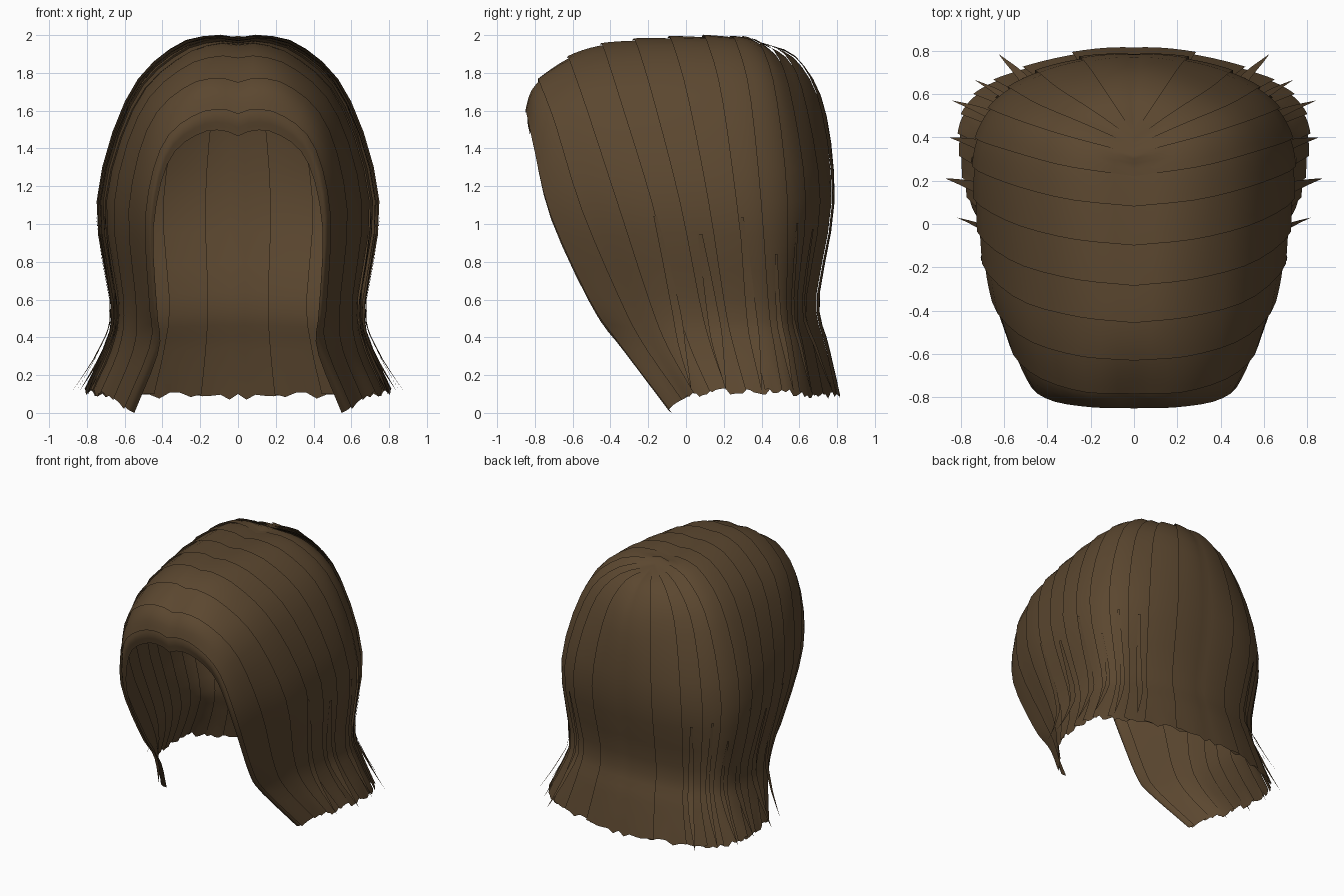
import bpy, bmesh, math, random
from mathutils import Vector

if "Cube" in bpy.data.objects:
    bpy.data.objects.remove(bpy.data.objects["Cube"])

random.seed(4)

brown = bpy.data.materials.new("dark brown hair")
brown.diffuse_color = (0.105, 0.063, 0.029, 1)
brown.use_nodes = True
brown.node_tree.nodes["Principled BSDF"].inputs["Base Color"].default_value = brown.diffuse_color

# Guide strands of the +x half, front edge to back corner, each from root to tip
STRANDS = [
    [(0, -.84, 1.60), (.2, -.835, 1.58), (.39, -.80, 1.42), (.48, -.71, 1.05),
     (.46, -.50, .59), (.45, -.35, .37), (.59, -.09, .02)],
    [(0, -.77, 1.77), (.24, -.76, 1.74), (.46, -.68, 1.53), (.57, -.54, 1.08),
     (.53, -.33, .58), (.54, -.21, .35), (.65, -.02, .07)],
    [(0, -.45, 1.965), (.27, -.42, 1.89), (.53, -.34, 1.64), (.69, -.18, 1.12),
     (.63, -.05, .58), (.66, .02, .35), (.76, .12, .12)],
    [(0, .22, 2.0), (.30, .26, 1.95), (.56, .33, 1.69), (.725, .39, 1.12),
     (.65, .43, .55), (.69, .46, .35), (.79, .50, .12)],
    [(0, .38, 1.965), (.22, .51, 1.88), (.38, .60, 1.65), (.49, .68, 1.12),
     (.45, .61, .58), (.48, .65, .35), (.55, .70, .10)],
]
# Back centre strand as (y, z)
BACK = [(.42, 1.955), (.60, 1.87), (.74, 1.61), (.79, 1.12), (.71, .60), (.76, .36), (.82, .10)]

KEYS = [[Vector(p) for p in s] for s in STRANDS] + [[Vector((0, *p)) for p in BACK]]
# Rim strand: the front edge rolled inwards, fading towards the tip
rim = []
for i, p in enumerate(KEYS[0]):
    k = 1 - i / 6
    rim.append(Vector((p.x * .93, p.y + .015, p.z - .11 * k - .02 * (1 - k))))
KEYS.insert(0, rim)


def catmull(pts, t, mirror_end=False):
    """Smooth point on a polyline, t from 0 to 1."""
    n = len(pts) - 1
    f = min(max(t, 0), 1) * n
    i = min(int(f), n - 1)
    f -= i
    b, c = pts[i], pts[i + 1]
    a = pts[i - 1] if i else b * 2 - c
    if i + 2 <= n:
        d = pts[i + 2]
    elif mirror_end:
        d = Vector((-b.x, b.y, b.z))
    else:
        d = c * 2 - b
    return .5 * (2 * b + (c - a) * f + (2 * a - 5 * b + 4 * c - d) * f ** 2
                 + (3 * b - a - 3 * c + d) * f ** 3)


def hair_point(u, v, lift=0.0):
    """u: front edge 0 to back centre 1, v: root 0 to tip 1."""
    p = catmull([catmull(s, v) for s in KEYS], u, True)
    out = Vector((p.x, p.y, max(p.z - 1.2, 0))).normalized() * lift
    groove = .025 * math.exp(-(p.x / .04) ** 2) if u < .7 else 0   # parting
    p = p + out - Vector((0, 0, groove))
    if u >= .999 or v <= 0:
        p.x = 0
    p.z = max(p.z, 0)
    return p


def add_grid(bm, rows):
    """rows[u][v] of points, faces turned outwards."""
    vs = [[bm.verts.new(p) for p in r] for r in rows]
    for a, b in zip(vs, vs[1:]):
        for j in range(len(a) - 1):
            bm.faces.new((a[j], a[j + 1], b[j + 1], b[j]))


def finish(bm, name):
    me = bpy.data.meshes.new(name)
    bm.to_mesh(me)
    bm.free()
    ob = bpy.data.objects.new(name, me)
    bpy.context.collection.objects.link(ob)
    me.materials.append(brown)
    for f in me.polygons:
        f.use_smooth = True
    m = ob.modifiers.new("mirror", 'MIRROR')
    m.use_axis[0] = True
    m.merge_threshold = .0005


# Overlapping broad locks forming the shell, each tucked under the next
EDGES = [0, .17, .33, .43, .5, .545, .585, .625, .667, .73, .79, .85, .92, 1]
COLS, ROWS = 6, 20
bm = bmesh.new()
for k, (u0, u1) in enumerate(zip(EDGES, EDGES[1:])):
    u1 = min(u1 + .35 * (u1 - u0), 1)
    rows = []
    for i in range(COLS + 1):
        s = i / COLS
        lift = .012 * (1 - s) - .006 * s if k else -.006 * s
        line = []
        for j in range(ROWS + 1):
            v = j / ROWS
            fade = min(v / .12, 1) if u0 > .65 else 1   # flat at the crown
            line.append(hair_point(u0 + (u1 - u0) * s, v, lift * fade))
        if k > 1 and 0 < i < COLS:   # ragged tips
            line[-1].z -= random.uniform(-.01, .03)
        rows.append(line)
    add_grid(bm, rows)
finish(bm, "hair_locks")

# Thin loose wisps lifting off the sides
bm = bmesh.new()
for n in range(6):
    u = .5 + .065 * n
    v0 = random.uniform(.5, .62)
    flare = .07 if n % 2 else .04
    lean = -.1 + .025 * n
    rows = [[], []]
    for j in range(9):
        t = j / 8
        w = .01 * math.sin(math.pi * (.1 + .9 * t)) + .0003
        for side in (0, 1):
            p = hair_point(u + (w if side else -w), v0 + (1 - v0) * t, .014 + flare * t * t)
            p.y += lean * t * t
            rows[side].append(p)
    add_grid(bm, rows)
finish(bm, "loose_wisps")
